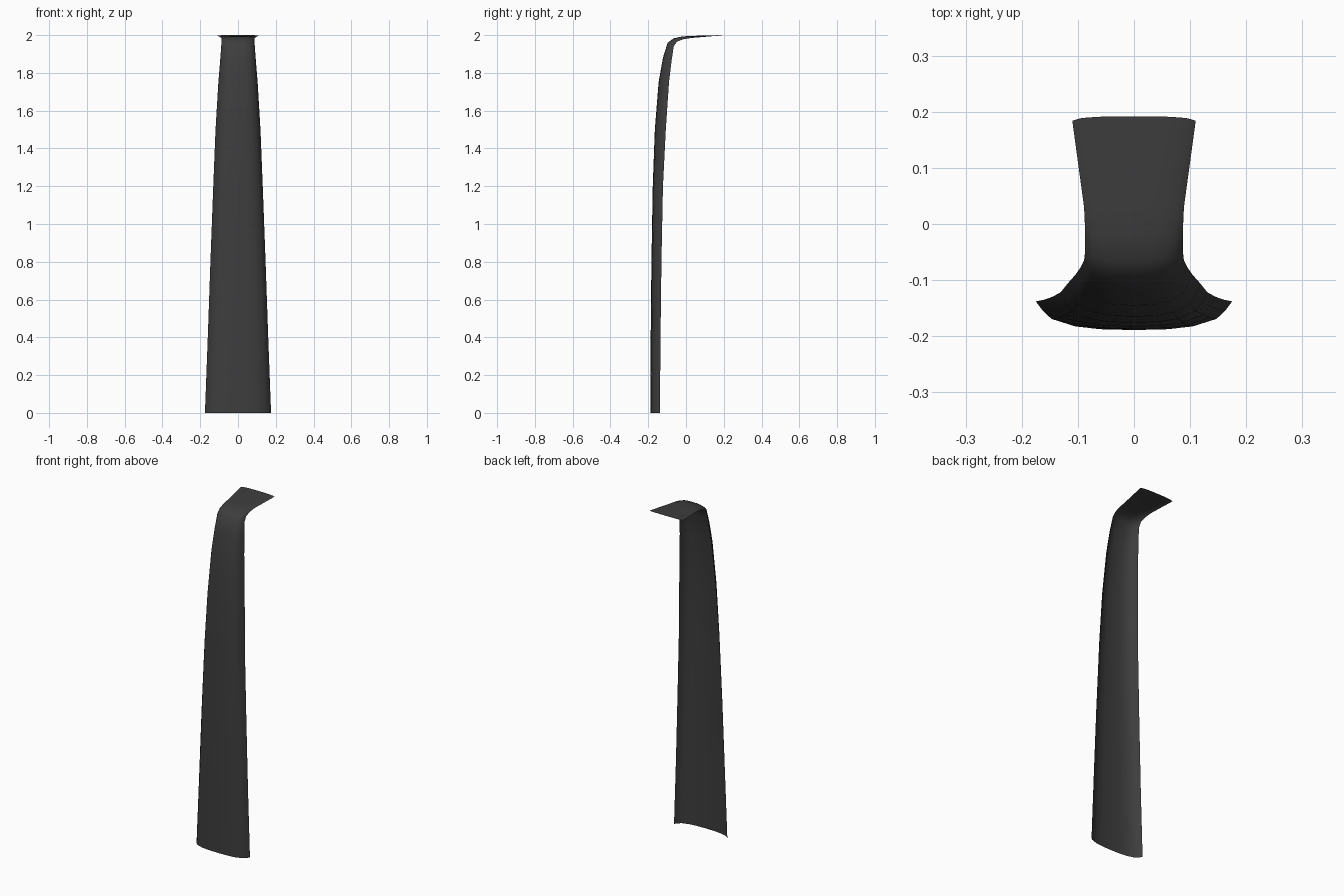
import bpy
import bmesh
from mathutils import Vector

cube = bpy.data.objects.get("Cube")
if cube:
    bpy.data.objects.remove(cube)

# Material
dark = bpy.data.materials.new("dark_grey")
dark.use_nodes = True
colour = (0.047, 0.047, 0.047, 1)
dark.diffuse_color = colour
dark.node_tree.nodes["Principled BSDF"].inputs["Base Color"].default_value = colour

# Stations up the sheet: centre y, centre z, edge y, edge z, half width
stations = [
    (-0.189, 0, -0.138, 0, 0.175),
    (-0.187, 0.4, -0.135, 0.4, 0.16),
    (-0.183, 0.8, -0.13, 0.8, 0.146),
    (-0.176, 1.2, -0.122, 1.2, 0.131),
    (-0.165, 1.5, -0.107, 1.5, 0.119),
    (-0.145, 1.75, -0.09, 1.75, 0.104),
    (-0.122, 1.88, -0.077, 1.86, 0.095),
    (-0.097, 1.96, -0.065, 1.94, 0.089),
    (-0.065, 1.983, -0.048, 1.965, 0.087),
    (-0.02, 1.993, -0.015, 1.978, 0.087),
    (0.03, 1.996, 0.03, 1.985, 0.089),
    (0.192, 2.0, 0.184, 1.998, 0.11),
]

# Half cross-section: fraction of width, fraction of the way back to the edge
half = [(0, 0), (0.35, 0.03), (0.6, 0.13), (0.84, 0.39), (0.93, 0.68), (1, 1)]
section = [(-u, d) for u, d in reversed(half[1:])] + half

# Loft the curved sheet from the foot to the tip of the bent top
bm = bmesh.new()
rows = []
for cy, cz, ey, ez, width in stations:
    centre, edge = Vector((0, cy, cz)), Vector((0, ey, ez))
    rows.append([bm.verts.new(centre.lerp(edge, d) + Vector((u * width, 0, 0)))
                 for u, d in section])
for low, high in zip(rows, rows[1:]):
    for i in range(len(section) - 1):
        face = bm.faces.new((low[i], low[i + 1], high[i + 1], high[i]))
        face.smooth = True

mesh = bpy.data.meshes.new("curved_panel")
bm.to_mesh(mesh)
bm.free()
mesh.materials.append(dark)
panel = bpy.data.objects.new("curved_panel", mesh)
bpy.context.collection.objects.link(panel)
